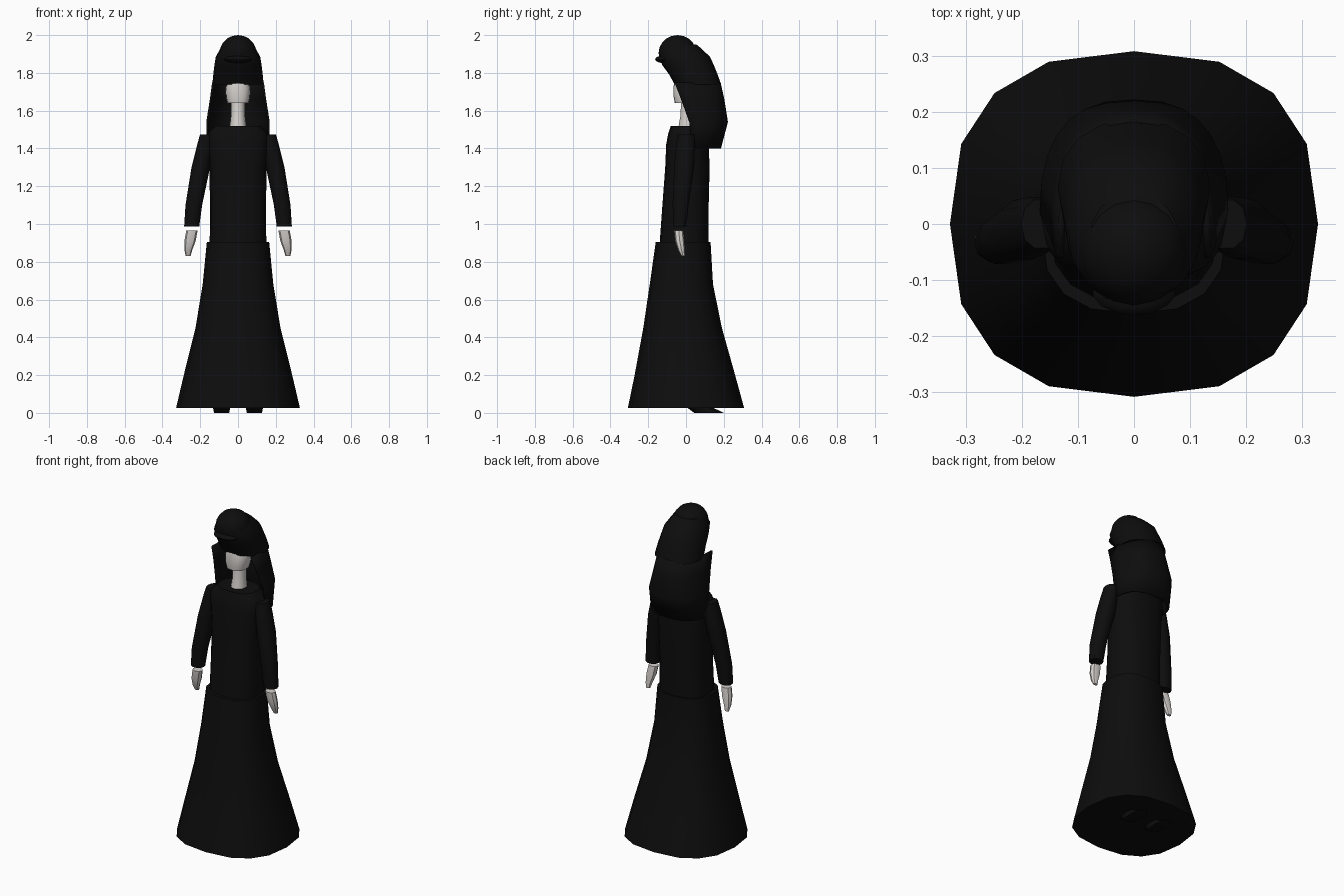
import bpy, bmesh, math

if "Cube" in bpy.data.objects:
    bpy.data.objects.remove(bpy.data.objects["Cube"])


def material(name, rgb):
    m = bpy.data.materials.new(name)
    m.diffuse_color = (*rgb, 1)
    m.use_nodes = True
    m.node_tree.nodes["Principled BSDF"].inputs["Base Color"].default_value = m.diffuse_color
    return m


BLACK = material("black cloth", (0.004, 0.004, 0.004))
SKIN = material("pale skin", (0.68, 0.65, 0.62))


def finish(bm, name, mat, angle=40):
    bmesh.ops.recalc_face_normals(bm, faces=bm.faces[:])
    me = bpy.data.meshes.new(name)
    bm.to_mesh(me)
    bm.free()
    ob = bpy.data.objects.new(name, me)
    bpy.context.collection.objects.link(ob)
    me.materials.append(mat)
    bpy.ops.object.select_all(action='DESELECT')
    ob.select_set(True)
    bpy.context.view_layer.objects.active = ob
    bpy.ops.object.shade_smooth_by_angle(angle=math.radians(angle))
    return ob


def spow(v, p):
    return math.copysign(abs(v) ** p, v)


def loft(name, mat, rings, sides=16, p=0.8):
    """Closed loft; each ring is (z, centre x, half width, front y, back y)."""
    bm = bmesh.new()
    rows = []
    for z, cx, rx, yf, yb in rings:
        row = []
        for i in range(sides):
            a = 2 * math.pi * i / sides
            row.append(bm.verts.new((cx + rx * spow(math.cos(a), p),
                                     (yf + yb) / 2 + (yb - yf) / 2 * spow(math.sin(a), p), z)))
        rows.append(row)
    for r, s in zip(rows, rows[1:]):
        for i in range(sides):
            j = (i + 1) % sides
            bm.faces.new((r[i], r[j], s[j], s[i]))
    bm.faces.new(rows[0])
    bm.faces.new(rows[-1])
    return finish(bm, name, mat)


def ellipsoid(name, mat, centre, radii, u=16, v=10):
    bm = bmesh.new()
    bmesh.ops.create_uvsphere(bm, u_segments=u, v_segments=v, radius=1)
    bmesh.ops.scale(bm, vec=radii, verts=bm.verts[:])
    bmesh.ops.translate(bm, vec=centre, verts=bm.verts[:])
    return finish(bm, name, mat)


# Long flared skirt
loft("skirt", BLACK, [(0.025, 0, 0.328, -0.308, 0.308), (0.2, 0, 0.287, -0.272, 0.26),
                      (0.45, 0, 0.225, -0.226, 0.19), (0.68, 0, 0.187, -0.192, 0.143),
                      (0.905, 0, 0.165, -0.16, 0.13)])

# Bodice with sloping shoulders
loft("bodice", BLACK, [(0.89, 0, 0.15, -0.14, 0.12), (1.1, 0, 0.148, -0.125, 0.12),
                       (1.3, 0, 0.152, -0.11, 0.125), (1.42, 0, 0.165, -0.105, 0.12),
                       (1.475, 0, 0.165, -0.095, 0.115), (1.52, 0, 0.12, -0.08, 0.095)])

# Neck and face
loft("neck", SKIN, [(1.5, 0, 0.046, -0.042, 0.06), (1.57, 0, 0.038, -0.03, 0.055),
                    (1.66, 0, 0.036, -0.025, 0.055)], 12, 1)
loft("face", SKIN, [(1.64, 0, 0.056, -0.06, 0.06), (1.67, 0, 0.064, -0.065, 0.07),
                    (1.72, 0, 0.067, -0.066, 0.075), (1.745, 0, 0.055, -0.064, 0.075)], 16, 0.8)

# Hood: closed upper part, rounded crown and front brim
loft("hood", BLACK, [(1.738, 0, 0.136, -0.06, 0.186), (1.79, 0, 0.131, -0.088, 0.168),
                     (1.84, 0, 0.125, -0.125, 0.148), (1.885, 0, 0.118, -0.142, 0.127),
                     (1.93, 0, 0.093, -0.137, 0.08), (1.95, 0, 0.08, -0.128, 0.055)], 16, 0.9)
ellipsoid("crown", BLACK, (0, -0.045, 1.905), (0.098, 0.1, 0.095))
ellipsoid("hood_brim", BLACK, (0, -0.118, 1.872), (0.075, 0.045, 0.02), 14, 8)

# Veil: open at the front, hanging over the back and shoulders
bm = bmesh.new()
rows, steps = [], 14
for z, rx, yf, yb in [(1.40, 0.168, 0.035, 0.185), (1.54, 0.168, 0.018, 0.222),
                      (1.66, 0.149, -0.025, 0.203), (1.75, 0.137, -0.06, 0.183)]:
    row = []
    for i in range(steps + 1):
        a = math.pi * i / steps
        row.append(bm.verts.new((rx * spow(math.cos(a), 0.8),
                                 yf + (yb - yf) * abs(math.sin(a)) ** 0.8, z)))
    rows.append(row)
for r, s in zip(rows, rows[1:]):
    for i in range(steps):
        bm.faces.new((r[i], r[i + 1], s[i + 1], s[i]))
veil = finish(bm, "veil", BLACK)
solid = veil.modifiers.new("thickness", 'SOLIDIFY')
solid.thickness = 0.012
solid.offset = -1

# Sleeves, hands and shoes on both sides
for side, s in (("left", 1), ("right", -1)):
    loft(side + "_sleeve", BLACK,
         [(0.988, s * 0.245, 0.04, -0.068, 0.003), (1.1, s * 0.234, 0.044, -0.073, 0.015),
          (1.3, s * 0.197, 0.049, -0.065, 0.045), (1.42, s * 0.172, 0.044, -0.055, 0.05),
          (1.475, s * 0.165, 0.036, -0.045, 0.045)], 10, 0.9)
    loft(side + "_hand", SKIN,
         [(0.83, s * 0.264, 0.013, -0.025, -0.006), (0.86, s * 0.263, 0.02, -0.042, -0.005),
          (0.91, s * 0.254, 0.03, -0.058, -0.008), (0.965, s * 0.244, 0.03, -0.063, -0.014)], 8, 0.9)
    loft(side + "_shoe", BLACK,
         [(0, s * 0.087, 0.04, 0.04, 0.205), (0.03, s * 0.087, 0.046, 0.0, 0.14)], 10, 0.9)
